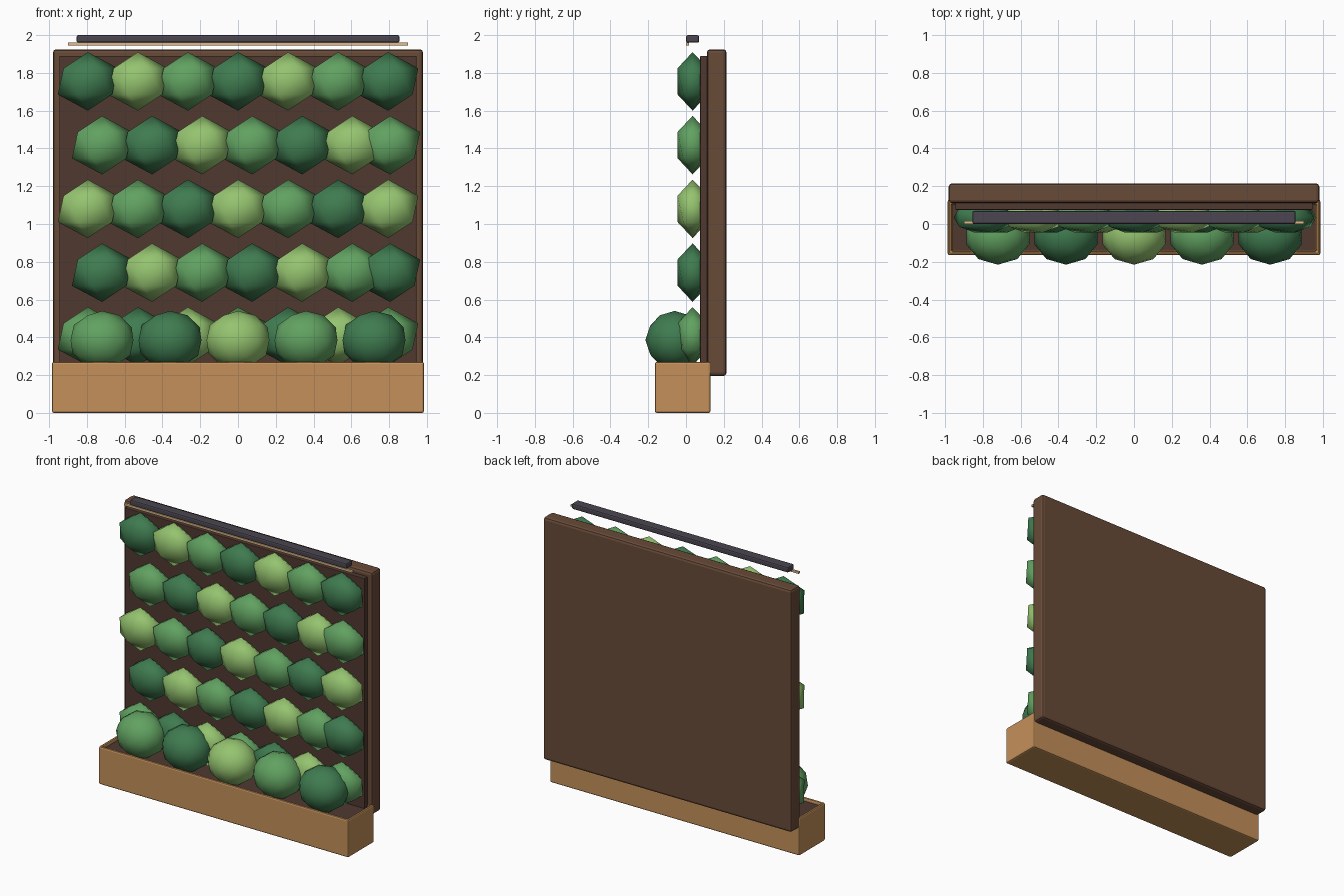
import bpy, bmesh
from mathutils import Vector

if "Cube" in bpy.data.objects:
    bpy.data.objects.remove(bpy.data.objects["Cube"])


def material(name, rgb):
    m = bpy.data.materials.new(name)
    m.diffuse_color = (*rgb, 1)
    m.use_nodes = True
    m.node_tree.nodes["Principled BSDF"].inputs["Base Color"].default_value = m.diffuse_color
    return m


WOOD = material("light_wood", (0.55, 0.28, 0.10))
FRAME = material("frame_brown", (0.14, 0.07, 0.04))
SOIL = material("soil_brown", (0.08, 0.04, 0.03))
METAL = material("dark_metal", (0.07, 0.06, 0.08))
GLOW = material("strip_cream", (0.75, 0.50, 0.25))
GREENS = [material("dark_green", (0.05, 0.20, 0.08)),
          material("light_green", (0.30, 0.55, 0.16)),
          material("mid_green", (0.12, 0.36, 0.12))]


def add_object(name, bm, mat, angle=None):
    me = bpy.data.meshes.new(name)
    bm.to_mesh(me)
    bm.free()
    ob = bpy.data.objects.new(name, me)
    bpy.context.collection.objects.link(ob)
    me.materials.append(mat)
    if angle is None:
        me.polygons.foreach_set("use_smooth", [True] * len(me.polygons))
    return ob


def box(name, lo, hi, mat, bevel=0.0, wall=0.0, depth=0.0):
    """Box from corner to corner; wall and depth hollow it from the top."""
    lo, hi = Vector(lo), Vector(hi)
    bm = bmesh.new()
    bmesh.ops.create_cube(bm, size=1)
    for v in bm.verts:
        v.co = Vector(c * s + m for c, s, m in zip(v.co, hi - lo, (lo + hi) / 2))
    if wall:
        top = max(bm.faces, key=lambda f: f.calc_center_median().z)
        bmesh.ops.inset_region(bm, faces=[top], thickness=wall)
        floor = bmesh.ops.extrude_discrete_faces(bm, faces=[top])["faces"][0]
        for v in floor.verts:
            v.co.z -= depth
    ob = add_object(name, bm, mat, angle=0)
    if bevel:
        mod = ob.modifiers.new("bevel", "BEVEL")
        mod.width, mod.segments = bevel, 2
        mod.limit_method = "ANGLE"
    return ob


def foliage(name, centre, radii, detail, mat):
    bm = bmesh.new()
    bmesh.ops.create_icosphere(bm, subdivisions=detail, radius=1)
    for v in bm.verts:
        v.co = Vector(c * r + m for c, r, m in zip(v.co, radii, centre))
    return add_object(name, bm, mat)


# Backing frame and planting panel
box("back_frame", (-0.98, 0.11, 0.195), (0.98, 0.215, 1.925), FRAME, 0.018)
box("planting_panel", (-0.945, 0.075, 0.235), (0.945, 0.13, 1.89), SOIL, 0.004)

# Planter trough with soil
box("planter", (-0.985, -0.165, 0.005 - 0.005), (0.985, 0.13, 0.27), WOOD, 0.012,
    wall=0.03, depth=0.06)
box("planter_soil", (-0.96, -0.14, 0.19), (0.96, 0.105, 0.25), SOIL)

# Lamp bar with light strip
box("lamp_bar", (-0.855, 0.0, 1.96), (0.855, 0.07, 2.0), METAL, 0.01)
box("light_strip", (-0.9, 0.0, 1.945), (0.9, 0.017, 1.961), GLOW, 0.003)

# Staggered rows of wall plants
for row in range(5):
    z = 1.755 - 0.3375 * row
    for i in range(7):
        x = min(-0.795 + 0.265 * i + 0.075 * (row % 2), 0.805)
        foliage(f"wall_plant_{row}_{i}", (x, 0.035, z), (0.178, 0.094, 0.155), 1,
                GREENS[(i - row) % 3])

# Rounded bushes in the planter
for i in range(5):
    foliage(f"planter_bush_{i}", (-0.72 + 0.36 * i, -0.06, 0.385),
            (0.175, 0.155, 0.155), 2, GREENS[(i + 2) % 3])
